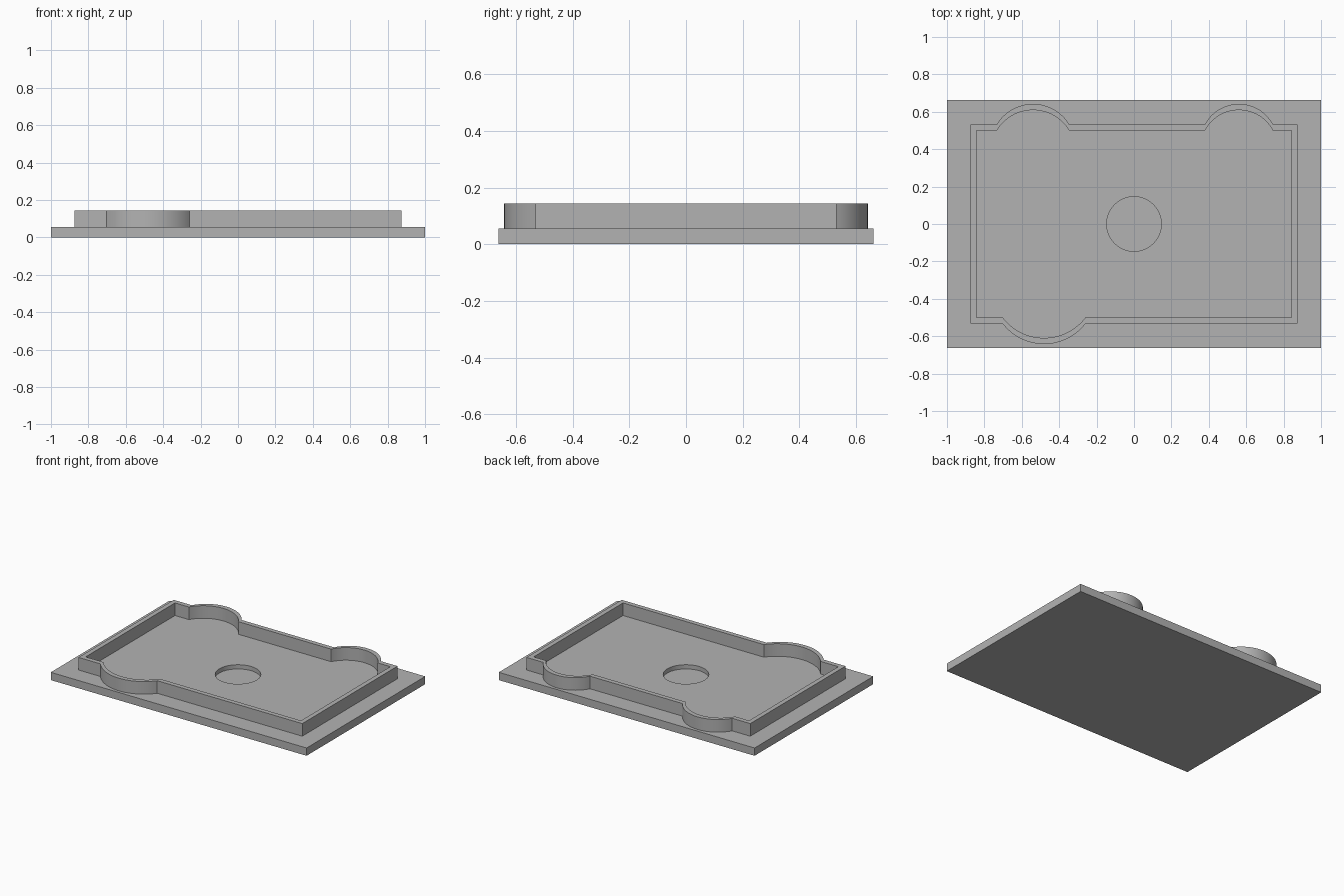
import bpy, bmesh, math
from mathutils import Vector

old = bpy.data.objects.get("Cube")
if old:
    bpy.data.objects.remove(old, do_unlink=True)

PLATE_TOP, WALL_TOP, WALL = 0.055, 0.144, 0.033
HALF_X, HALF_Y = 0.875, 0.532
RECESS_DEPTH = 0.03

grey = bpy.data.materials.new("mid grey")
grey.use_nodes = True
colour = (0.45, 0.45, 0.45, 1)
grey.diffuse_color = colour
grey.node_tree.nodes["Principled BSDF"].inputs["Base Color"].default_value = colour


def make_object(name, bm):
    bmesh.ops.recalc_face_normals(bm, faces=bm.faces)
    mesh = bpy.data.meshes.new(name)
    bm.to_mesh(mesh)
    bm.free()
    mesh.materials.append(grey)
    obj = bpy.data.objects.new(name, mesh)
    bpy.context.collection.objects.link(obj)
    return obj


def smooth(obj):
    bpy.ops.object.select_all(action='DESELECT')
    obj.select_set(True)
    bpy.context.view_layer.objects.active = obj
    bpy.ops.object.shade_smooth_by_angle(angle=math.radians(30))


def bulge(cx, half, side, y, rise=0.11, steps=32):
    """Arc bulging out of a long wall, listed counter-clockwise."""
    radius = (half ** 2 + rise ** 2) / (2 * rise)
    sweep = math.asin(half / radius)
    points = []
    for i in range(steps + 1):
        a = sweep * (2 * i / steps - 1)
        points.append((cx - side * radius * math.sin(a),
                       side * (y + rise - radius + radius * math.cos(a))))
    return points


def outline(inset):
    """Rectangle with one bulge in front and two behind."""
    x, y = HALF_X - inset, HALF_Y - inset
    return ([(-x, -y)] + bulge(-0.481, 0.222, -1, y) + [(x, -y), (x, y)]
            + bulge(0.561, 0.182, 1, y) + bulge(-0.54, 0.194, 1, y) + [(-x, y)])


# Base plate with a shallow round recess
bm = bmesh.new()
bmesh.ops.create_cube(bm, size=1)
bmesh.ops.scale(bm, vec=(2, 1.325, PLATE_TOP), verts=bm.verts)
bmesh.ops.translate(bm, vec=(0, 0, PLATE_TOP / 2), verts=bm.verts)
plate = make_object("base_plate", bm)

bm = bmesh.new()
bmesh.ops.create_cone(bm, cap_ends=True, segments=64, radius1=0.146, radius2=0.146, depth=0.2)
bmesh.ops.translate(bm, vec=(0, 0, PLATE_TOP - RECESS_DEPTH + 0.1), verts=bm.verts)
cutter = make_object("recess_cutter", bm)
cutter.hide_render = True

cut = plate.modifiers.new("recess", 'BOOLEAN')
cut.operation, cut.solver, cut.object = 'DIFFERENCE', 'EXACT', cutter
bpy.context.view_layer.objects.active = plate
bpy.ops.object.modifier_apply(modifier=cut.name)
bpy.data.objects.remove(cutter, do_unlink=True)
smooth(plate)

# Raised rim wall: outer and inner outlines joined into a closed ring
bm = bmesh.new()
rings = [[bm.verts.new(Vector((x, y, z))) for x, y in outline(inset)]
         for inset, z in ((0, PLATE_TOP), (0, WALL_TOP), (WALL, WALL_TOP), (WALL, PLATE_TOP))]
for lower, upper in zip(rings, rings[1:] + rings[:1]):
    for i in range(len(lower)):
        j = (i + 1) % len(lower)
        bm.faces.new((lower[i], lower[j], upper[j], upper[i]))
rim = make_object("rim_wall", bm)
smooth(rim)
